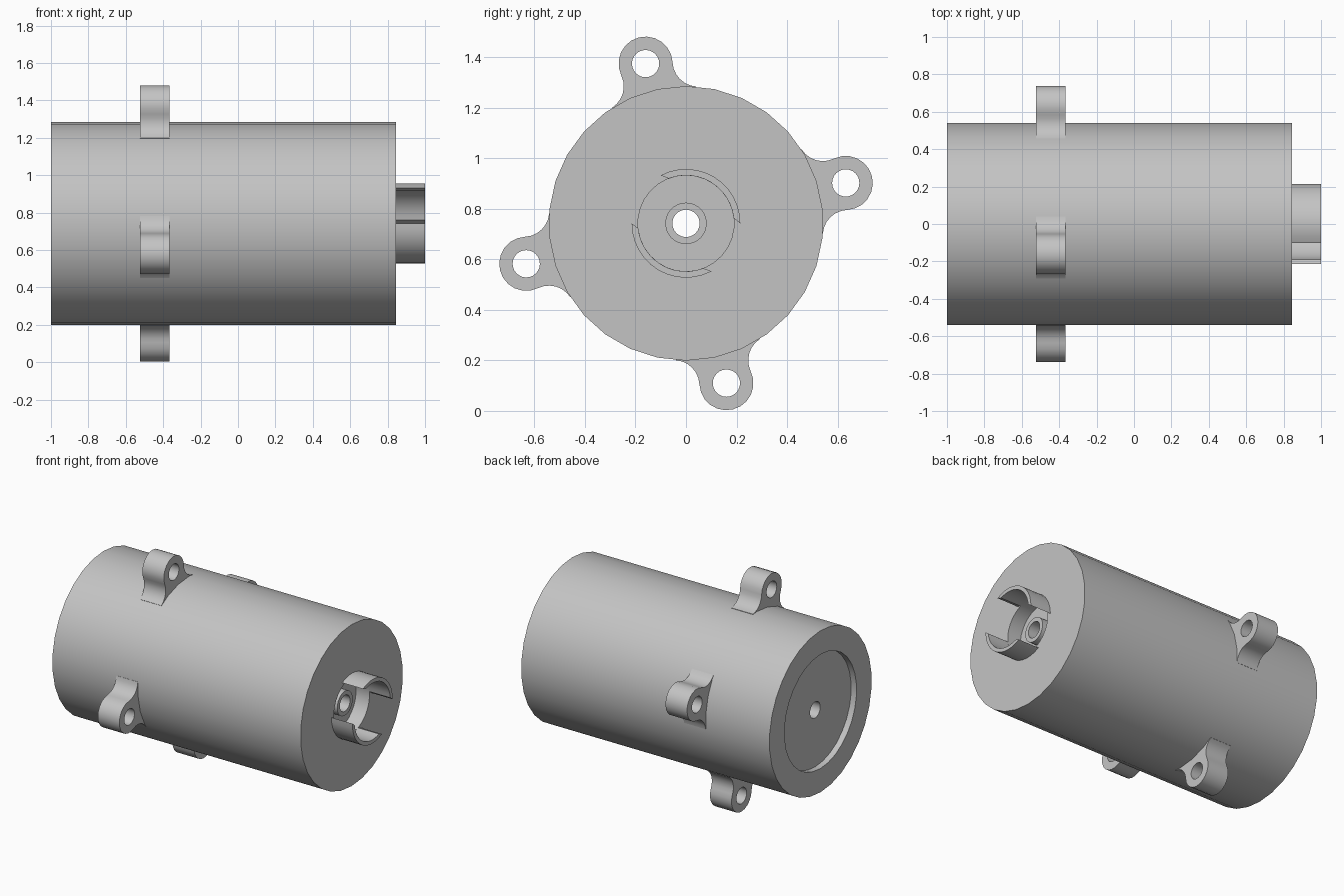
import bpy, bmesh, math
from math import sin, cos, pi, radians
from mathutils import Vector, Matrix

cube = bpy.data.objects.get("Cube")
if cube:
    bpy.data.objects.remove(cube, do_unlink=True)

AXIS_Z = 0.742          # height of the cylinder axis
BODY_R, LUG_R, HOLE_R = 0.543, 0.107, 0.054
LUG_DIST, FILLET = 0.652, 0.1

grey = bpy.data.materials.new("plain grey")
grey.use_nodes = True
grey.diffuse_color = (0.55, 0.55, 0.55, 1)
grey.node_tree.nodes["Principled BSDF"].inputs["Base Color"].default_value = (0.55, 0.55, 0.55, 1)


def finish(name, bm):
    bmesh.ops.recalc_face_normals(bm, faces=bm.faces)
    mesh = bpy.data.meshes.new(name)
    bm.to_mesh(mesh)
    bm.free()
    mesh.materials.append(grey)
    ob = bpy.data.objects.new(name, mesh)
    ob.location.z = AXIS_Z
    bpy.context.collection.objects.link(ob)
    bpy.ops.object.select_all(action='DESELECT')
    ob.select_set(True)
    bpy.context.view_layer.objects.active = ob
    bpy.ops.object.shade_smooth_by_angle(angle=radians(32))
    return ob


def arc(center, r, a0, a1, n):
    return [center + Vector((r * cos(a0 + (a1 - a0) * i / n),
                             r * sin(a0 + (a1 - a0) * i / n))) for i in range(n + 1)]


def lathe(name, profile, sides):
    """Revolve a closed (x, radius) profile about the x axis."""
    bm = bmesh.new()
    rings = []
    for i in range(sides):
        a = pi / 2 + 2 * pi * i / sides
        rings.append([bm.verts.new((x, r * cos(a), r * sin(a))) for x, r in profile])
    count = len(profile)
    for i in range(sides):
        p, q = rings[i], rings[(i + 1) % sides]
        for j in range(count):
            k = (j + 1) % count
            bm.faces.new((p[j], p[k], q[k], q[j]))
    return finish(name, bm)


def plate(name, loops, x0, x1, turn=0.0):
    """Extrude y/z outlines (the second one a hole) from x0 to x1."""
    bm = bmesh.new()
    edges = []
    for loop in loops:
        vs = [bm.verts.new((x0, p.x, p.y)) for p in loop]
        edges += [bm.edges.new((vs[i - 1], vs[i])) for i in range(len(vs))]
    bmesh.ops.triangle_fill(bm, use_beauty=True, edges=edges)
    out = bmesh.ops.extrude_face_region(bm, geom=bm.faces[:], use_keep_orig=True)
    moved = [g for g in out["geom"] if isinstance(g, bmesh.types.BMVert)]
    bmesh.ops.translate(bm, verts=moved, vec=(x1 - x0, 0, 0))
    bmesh.ops.rotate(bm, verts=bm.verts, matrix=Matrix.Rotation(turn, 3, 'X'))
    return finish(name, bm)


# Main cylinder: bored through, recessed rear, socket with a small boss in front
lathe("body", [
    (-0.96, HOLE_R), (0.795, HOLE_R), (0.795, 0.082), (0.745, 0.082),
    (0.745, 0.19), (0.845, 0.19), (0.845, BODY_R), (-1, BODY_R),
    (-1, 0.383), (-0.96, 0.383)], 30)

# Mounting lugs: round eye blended into the body by two fillets
origin, eye = Vector((0, 0)), Vector((LUG_DIST, 0))
d1, d2 = BODY_R + FILLET, LUG_R + FILLET
phi = math.acos((LUG_DIST ** 2 + d1 ** 2 - d2 ** 2) / (2 * LUG_DIST * d1))
centre = Vector((d1 * cos(phi), d1 * sin(phi)))
to_eye = eye - centre
end = math.atan2(to_eye.y, to_eye.x) % (2 * pi)
side = arc(centre, FILLET, phi + pi, end, 6)
mirrored = [Vector((p.x, -p.y)) for p in reversed(side)]
tip = arc(eye, LUG_R, end - pi, pi - end, 12)[1:-1]
root = arc(origin, BODY_R - 0.05, -phi, phi, 4)
outline = side + tip + mirrored + root
hole = arc(eye, HOLE_R, 0, 2 * pi, 24)[:-1]
for i in range(4):
    plate(f"mounting_lug_{i + 1}", [outline, hole], -0.525, -0.365,
          radians(14.2 + 90 * i))

# Two curved collar walls with slanted ends around the socket
wall = (arc(origin, 0.215, 0, radians(118), 12)
        + arc(origin, 0.19, radians(111), radians(6), 12))
for i in range(2):
    plate(f"collar_wall_{i + 1}", [wall], 0.845, 1.0, pi * i)
